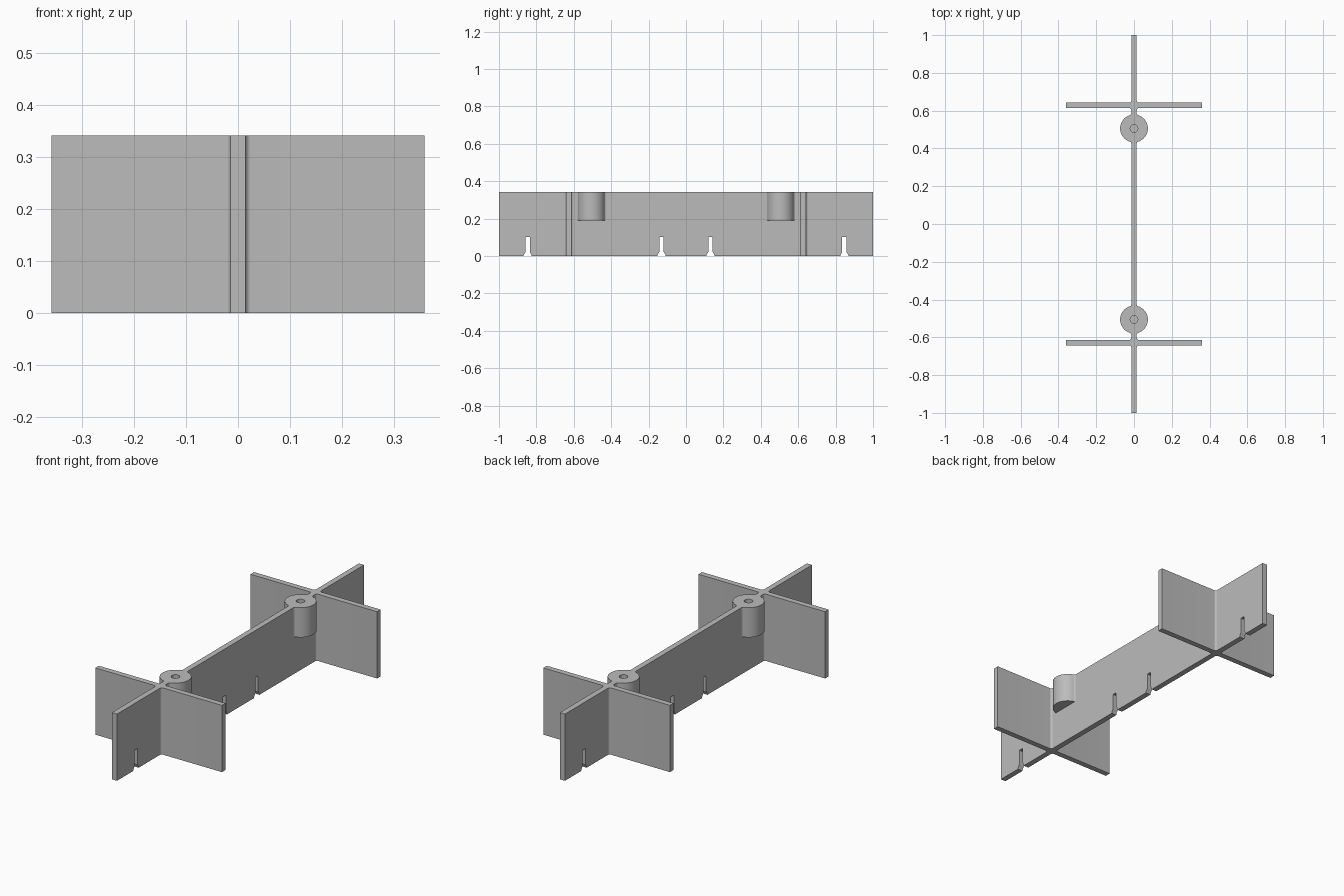
import bpy, bmesh
from math import sin, cos, pi, asin, radians
from mathutils import Vector

cube = bpy.data.objects.get("Cube")
if cube:
    bpy.data.objects.remove(cube, do_unlink=True)

HEIGHT = 0.342
HALF = 0.0145        # half thickness of every plate
FILLET = 0.0105
WALL_Y, WALL_X = 0.628, 0.359
BOSS_Y, BOSS_R, BOSS_Z = 0.506, 0.0735, 0.19
HOLE_R, HOLE_Z = 0.02, 0.21
SLOT_YS = (0.847, 0.131, -0.131, -0.847)

grey = bpy.data.materials.new("plain grey")
grey.use_nodes = True
COLOUR = (0.5, 0.5, 0.5, 1)
grey.diffuse_color = COLOUR
grey.node_tree.nodes["Principled BSDF"].inputs["Base Color"].default_value = COLOUR


def finish(bm, name):
    bmesh.ops.recalc_face_normals(bm, faces=bm.faces)
    mesh = bpy.data.meshes.new(name)
    bm.to_mesh(mesh)
    bm.free()
    mesh.materials.append(grey)
    obj = bpy.data.objects.new(name, mesh)
    bpy.context.collection.objects.link(obj)
    bpy.ops.object.select_all(action='DESELECT')
    obj.select_set(True)
    bpy.context.view_layer.objects.active = obj
    bpy.ops.object.shade_smooth_by_angle(angle=radians(30))
    return obj


def prism(name, points, offset):
    """Extrude a closed outline along the offset vector."""
    bm = bmesh.new()
    face = bm.faces.new([bm.verts.new(p) for p in points])
    new = bmesh.ops.extrude_face_region(bm, geom=[face])["geom"]
    verts = [v for v in new if isinstance(v, bmesh.types.BMVert)]
    bmesh.ops.translate(bm, verts=verts, vec=Vector(offset))
    return finish(bm, name)


def arc(cx, cy, r, a0, a1, n=8):
    return [(cx + r * cos(a0 + (a1 - a0) * i / n),
             cy + r * sin(a0 + (a1 - a0) * i / n)) for i in range(n + 1)]


# Long spine: flared slots along the bottom, top notches that receive the bosses
outline = [(-1, HEIGHT), (-1, 0)]
for y in sorted(SLOT_YS):
    half = [(-0.022, 0), (-0.02, 0.009), (-0.012, 0.021), (-0.012, 0.102)]
    outline += [(y + dy, z) for dy, z in half]
    outline += [(y - dy, z) for dy, z in reversed(half)]
outline += [(1, 0), (1, HEIGHT)]
for y in (BOSS_Y, -BOSS_Y):
    outline += [(y + 0.06, HEIGHT), (y + 0.06, 0.2), (y - 0.06, 0.2), (y - 0.06, HEIGHT)]
prism("spine", [(-HALF, y, z) for y, z in outline], (2 * HALF, 0, 0))


def cross_wall(name, y):
    """Plate across the spine with filleted inner corners."""
    c = HALF + FILLET
    quarter = [(WALL_X, HALF)] + arc(c, c, FILLET, 1.5 * pi, pi)
    plan = quarter + [(-a, b) for a, b in reversed(quarter)]
    plan += [(-a, -b) for a, b in quarter] + [(a, -b) for a, b in reversed(quarter)]
    prism(name, [(a, b + y, 0) for a, b in plan], (0, 0, HEIGHT))


def boss(name, y, n=48):
    """Turned cylinder with a blind screw hole."""
    bm = bmesh.new()
    profile = [(BOSS_R, BOSS_Z), (BOSS_R, HEIGHT), (HOLE_R, HEIGHT), (HOLE_R, HOLE_Z)]
    rings = [[bm.verts.new((r * cos(2 * pi * i / n), y + r * sin(2 * pi * i / n), z))
              for i in range(n)] for r, z in profile]
    for a, b in zip(rings, rings[1:]):
        for i in range(n):
            j = (i + 1) % n
            bm.faces.new((a[i], a[j], b[j], b[i]))
    bm.faces.new(rings[0])
    bm.faces.new(rings[-1])
    finish(bm, name)


def boss_fillet(name, y, side):
    """Small web blending the boss into the spine on one end."""
    r = 0.01
    cx = HALF + r
    lean = asin(cx / (BOSS_R + r))
    cy = (BOSS_R + r) * cos(lean)
    right = arc(cx, cy, r, pi, 1.5 * pi - lean)
    plan = right + [(-a, b) for a, b in reversed(right)]
    prism(name, [(a, y + side * b, BOSS_Z) for a, b in plan], (0, 0, HEIGHT - BOSS_Z))


for label, s in (("front", -1), ("back", 1)):
    cross_wall(label + "_cross_wall", s * WALL_Y)
    boss(label + "_boss", s * BOSS_Y)
    for end, side in (("inner", -s), ("outer", s)):
        boss_fillet(label + "_boss_" + end + "_fillet", s * BOSS_Y, side)
